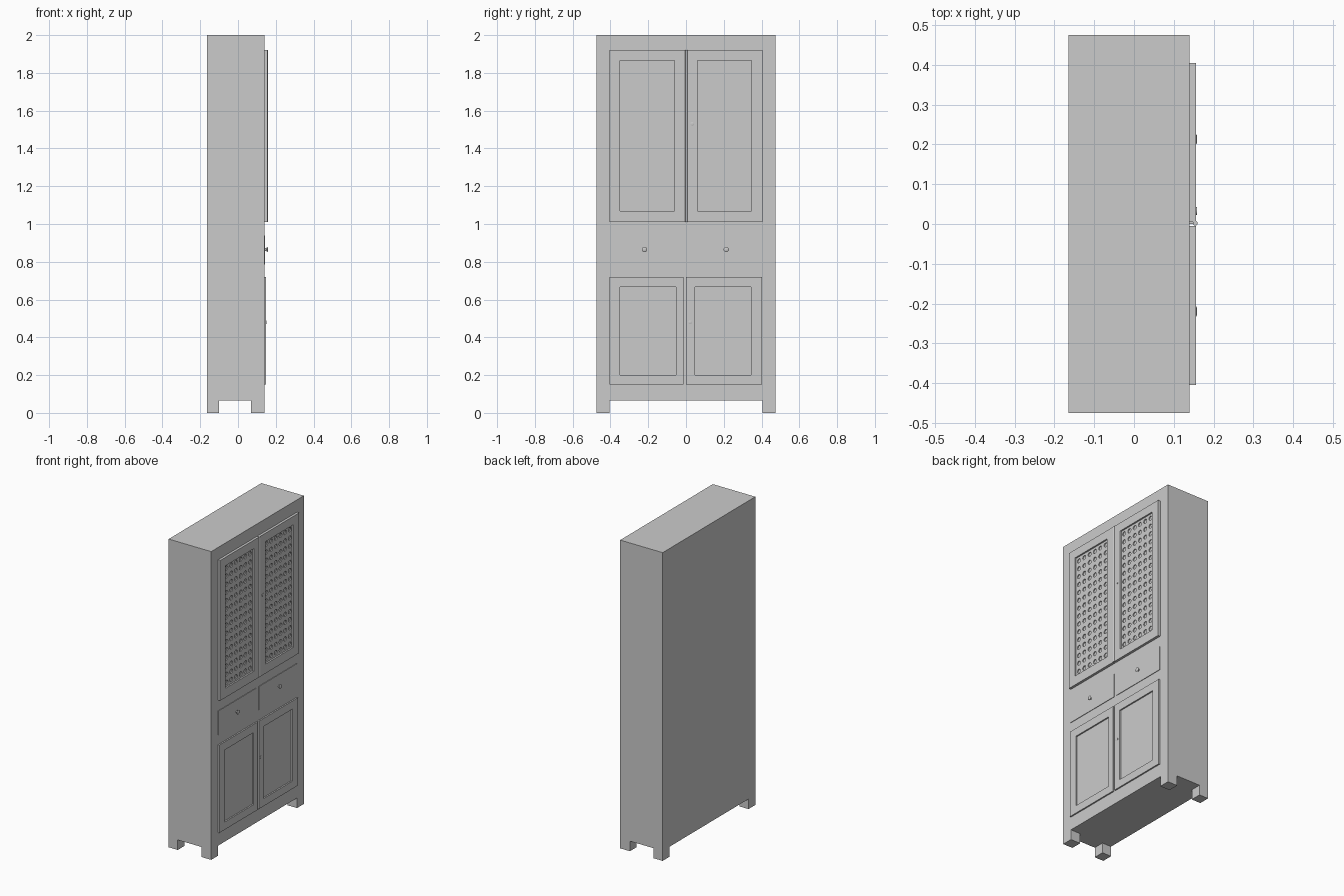
import bpy, bmesh, math
from mathutils import Matrix, Vector

cube = bpy.data.objects.get("Cube")
if cube:
    bpy.data.objects.remove(cube)

paint = bpy.data.materials.new("plain_grey")
paint.use_nodes = True
GREY = (0.6, 0.6, 0.6, 1)
paint.diffuse_color = GREY
paint.node_tree.nodes["Principled BSDF"].inputs["Base Color"].default_value = GREY

FACE = 0.14        # front plane of the carcass
BACK = -0.165
HALF = 0.475
FOOT = 0.065


def finish(name, bm, smooth=False):
    bmesh.ops.recalc_face_normals(bm, faces=bm.faces)
    mesh = bpy.data.meshes.new(name)
    bm.to_mesh(mesh)
    bm.free()
    mesh.materials.append(paint)
    ob = bpy.data.objects.new(name, mesh)
    bpy.context.collection.objects.link(ob)
    if smooth:
        bpy.ops.object.select_all(action='DESELECT')
        ob.select_set(True)
        bpy.context.view_layer.objects.active = ob
        bpy.ops.object.shade_smooth_by_angle(angle=math.radians(40))
    return ob


def box(name, x, y, z):
    bm = bmesh.new()
    size = [b - a for a, b in (x, y, z)]
    mid = [(a + b) / 2 for a, b in (x, y, z)]
    bmesh.ops.create_cube(bm, size=1, matrix=Matrix.Translation(mid) @ Matrix.Diagonal((*size, 1)))
    return finish(name, bm)


def frame(name, x, y, z, py, pz):
    """Door frame around a rectangular opening."""
    bm = bmesh.new()

    def ring(ys, zs):
        return [bm.verts.new((x[0], ys[i], zs[j])) for i, j in ((0, 0), (1, 0), (1, 1), (0, 1))]
    outer, inner = ring(y, z), ring(py, pz)
    for i in range(4):
        j = (i + 1) % 4
        bm.faces.new((outer[i], outer[j], inner[j], inner[i]))
    ext = bmesh.ops.extrude_face_region(bm, geom=bm.faces[:], use_keep_orig=True)
    verts = [g for g in ext["geom"] if isinstance(g, bmesh.types.BMVert)]
    bmesh.ops.translate(bm, verts=verts, vec=(x[1] - x[0], 0, 0))
    return finish(name, bm)


def pierced_panel(name, front, y, z, cols, rows, radius, sides=12):
    """Sheet with a grid of round holes."""
    bm = bmesh.new()
    w, h = (y[1] - y[0]) / cols, (z[1] - z[0]) / rows
    for c in range(cols):
        for r in range(rows):
            cy, cz = y[0] + (c + 0.5) * w, z[0] + (r + 0.5) * h
            edge, rim, deep = [], [], []
            for k in range(sides):
                a = math.pi / 4 + math.tau * k / sides
                u, v = math.cos(a), math.sin(a)
                m = 2 * max(abs(u), abs(v))
                edge.append(bm.verts.new((front, cy + w * u / m, cz + h * v / m)))
                rim.append(bm.verts.new((front, cy + radius * u, cz + radius * v)))
                deep.append(bm.verts.new((FACE, cy + radius * u, cz + radius * v)))
            for k in range(sides):
                n = (k + 1) % sides
                bm.faces.new((edge[k], edge[n], rim[n], rim[k]))
                bm.faces.new((rim[k], rim[n], deep[n], deep[k]))
    bmesh.ops.remove_doubles(bm, verts=bm.verts, dist=1e-5)
    return finish(name, bm)


def turned(name, base, profile, sides=20):
    """Revolve (radius, height) pairs around an axis pointing forward."""
    bm = bmesh.new()
    verts = [bm.verts.new((base[0] + h, base[1], base[2] + r)) for r, h in profile]
    edges = [bm.edges.new(p) for p in zip(verts, verts[1:])]
    bmesh.ops.spin(bm, geom=verts + edges, cent=Vector(base), axis=(1, 0, 0),
                   angle=math.tau, steps=sides)
    bmesh.ops.remove_doubles(bm, verts=bm.verts, dist=1e-5)
    return finish(name, bm, True)


# Carcass and feet
box("carcass", (BACK, FACE), (-HALF, HALF), (FOOT, 2))
for end, x in (("back", (BACK, -0.10)), ("front", (0.07, FACE))):
    for side, y in (("right", (-HALF, -0.405)), ("left", (0.405, HALF))):
        box(f"{end}_foot_{side}", x, y, (0, FOOT))

KNOB = [(0, 0), (0.007, 0), (0.005, 0.007), (0.013, 0.01), (0.014, 0.012), (0.01, 0.0145), (0, 0.0155)]
PLATE = [(0.01, 0), (0.01, 0.002), (0.007, 0.003), (0, 0.003)]

# Upper doors with pierced panels
for side, y, py in (("right", (-0.405, -0.005), (-0.35, -0.06)),
                    ("left", (0.005, 0.405), (0.06, 0.347))):
    frame(f"upper_door_{side}", (FACE, 0.156), y, (1.01, 1.92), py, (1.07, 1.865))
    pierced_panel(f"pierced_panel_{side}", 0.146, py, (1.07, 1.865), 6, 15, 0.014)

# Drawers with turned knobs
for side, y, ky in (("right", (-0.405, -0.012), -0.22), ("left", (0.012, 0.402), 0.213)):
    box(f"drawer_{side}", (FACE, 0.1435), y, (0.785, 0.94))
    turned(f"drawer_knob_{side}", (0.1435, ky, 0.865), KNOB)

# Lower doors around plain recessed panels
for side, y, py in (("right", (-0.405, -0.013), (-0.35, -0.053)),
                    ("left", (0, 0.402), (0.048, 0.345))):
    frame(f"lower_door_{side}", (FACE, 0.149), y, (0.15, 0.72), py, (0.2, 0.667))

# Closing bead between the upper doors
bm = bmesh.new()
bmesh.ops.create_cone(bm, cap_ends=True, segments=16, radius1=0.006, radius2=0.006, depth=0.91,
                      matrix=Matrix.Translation((0.154, 0.002, 1.465)))
finish("closing_bead", bm, True)

# Keyhole plates
turned("upper_keyhole_plate", (0.156, 0.033, 1.53), PLATE)
turned("lower_keyhole_plate", (0.149, 0.022, 0.48), PLATE)
